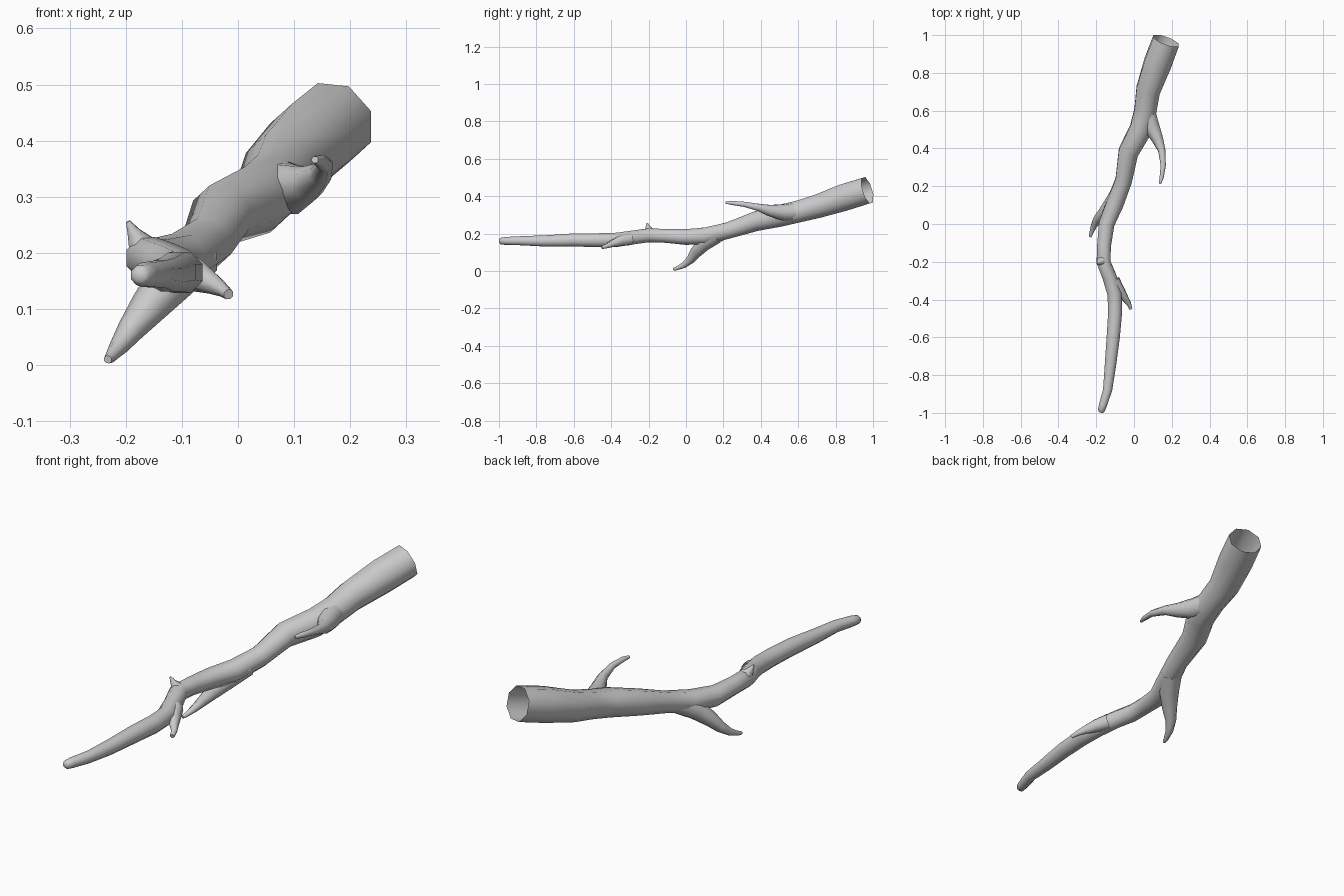
import bpy, math
from mathutils import Vector

SIDES = 8


def tube(name, pts, cap_end=True):
    """Sweep an octagon through (x, y, z, radius) points; the first end is left open."""
    centres = [Vector(p[:3]) for p in pts]
    verts, faces = [], []
    for i, c in enumerate(centres):
        before = centres[max(i - 1, 0)]
        after = centres[min(i + 1, len(pts) - 1)]
        t = (after - before).normalized()
        u = Vector((1, 0, 0))
        u = (u - t * u.dot(t)).normalized()
        v = t.cross(u)
        for j in range(SIDES):
            a = 2 * math.pi * (j + 0.5) / SIDES
            verts.append(c + (u * math.cos(a) + v * math.sin(a)) * pts[i][3] * 1.05)
    for i in range(len(pts) - 1):
        for j in range(SIDES):
            k = (j + 1) % SIDES
            a, b = i * SIDES, (i + 1) * SIDES
            faces.append((a + j, a + k, b + k, b + j))
    if cap_end:
        faces.append(tuple(range(len(verts) - SIDES, len(verts))))
    me = bpy.data.meshes.new(name)
    me.from_pydata(verts, [], faces)
    ob = bpy.data.objects.new(name, me)
    bpy.context.collection.objects.link(ob)
    bpy.ops.object.select_all(action='DESELECT')
    ob.select_set(True)
    bpy.context.view_layer.objects.active = ob
    bpy.ops.object.shade_smooth_by_angle(angle=math.radians(60))
    return ob


# Main limb, open at the thick broken end, tapering to the tip
tube("main_limb", [
    (.170, .970, .432, .073), (.125, .850, .395, .074), (.075, .710, .348, .065),
    (.060, .600, .318, .060), (.035, .500, .295, .060), (-.030, .380, .268, .054),
    (-.055, .230, .218, .045), (-.100, .110, .188, .047), (-.145, .000, .182, .043),
    (-.158, -.110, .188, .038), (-.162, -.200, .191, .038), (-.130, -.280, .180, .038),
    (-.103, -.370, .167, .039), (-.100, -.470, .165, .038), (-.110, -.600, .166, .036),
    (-.125, -.750, .161, .031), (-.140, -.880, .162, .025), (-.165, -.960, .161, .022),
    (-.174, -.990, .160, .018), (-.176, -.998, .160, .010)])

# Long curved twig on the right
tube("right_twig", [
    (.060, .610, .318, .050), (.090, .520, .313, .045), (.124, .450, .323, .031),
    (.147, .390, .340, .020), (.155, .310, .357, .014), (.146, .245, .364, .011),
    (.137, .213, .366, .006)])

# Twig hanging down on the left, touching the ground
tube("lower_twig", [
    (-.075, .170, .195, .044), (-.120, .100, .150, .041), (-.160, .055, .103, .032),
    (-.192, .025, .062, .023), (-.213, -.010, .032, .016), (-.227, -.050, .014, .010),
    (-.232, -.068, .010, .007)])

# Small pointed knot on top of the bend
tube("top_knot", [
    (-.158, -.190, .185, .037), (-.172, -.196, .213, .025),
    (-.186, -.204, .236, .012), (-.196, -.208, .256, .004)])

# Short stub near the thin end
tube("front_stub", [
    (-.108, -.300, .172, .034), (-.075, -.355, .160, .028), (-.045, -.397, .145, .018),
    (-.027, -.422, .134, .012), (-.017, -.450, .126, .009)])
